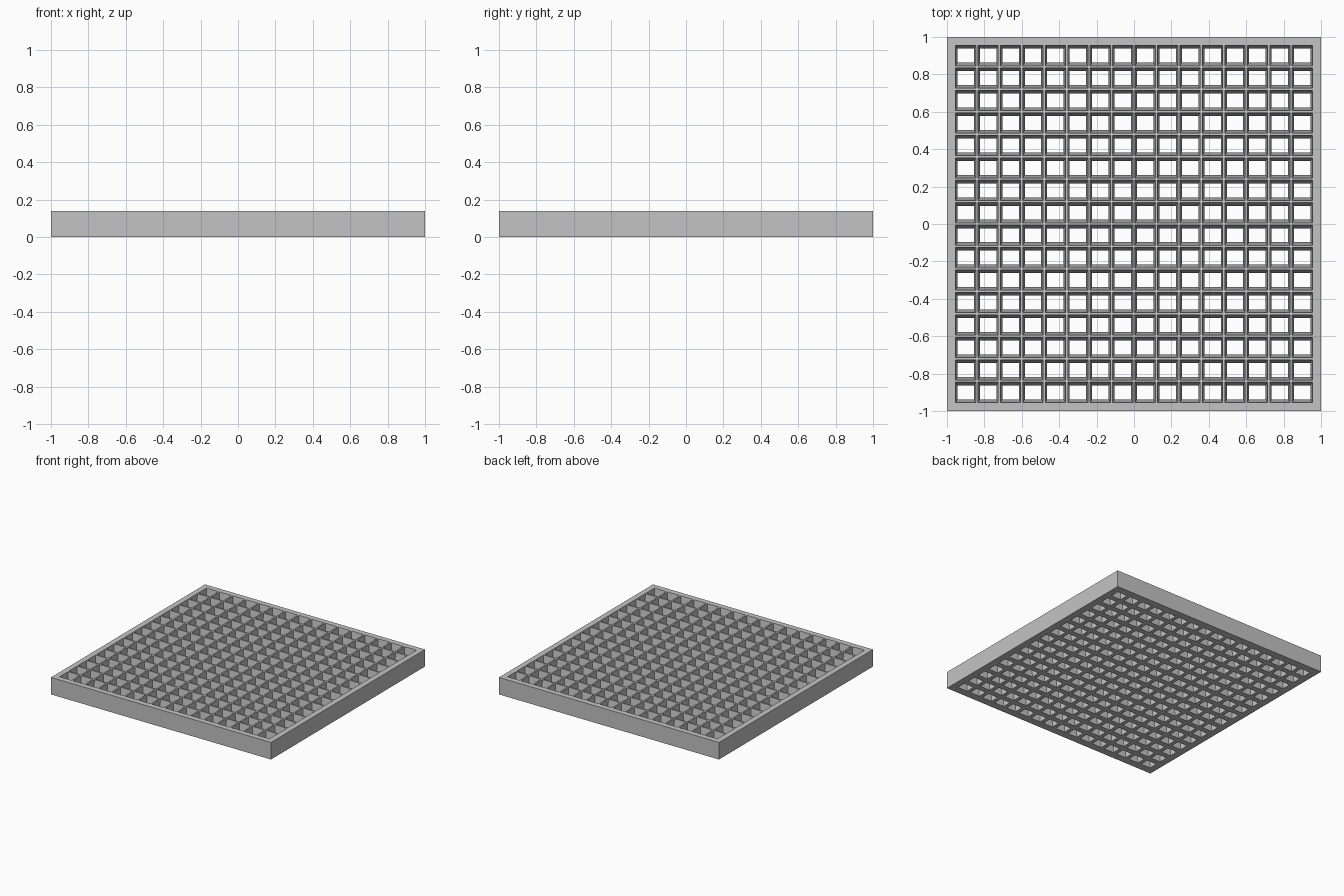
import bpy
import bmesh

if "Cube" in bpy.data.objects:
    bpy.data.objects.remove(bpy.data.objects["Cube"])

HEIGHT = 0.14
CELLS = 16
PITCH = 0.12
INNER = CELLS * PITCH / 2      # half width inside the rim
TOP_HOLE = (0.054, 0.054)      # half sizes of each tapered opening
BOTTOM_HOLE = (0.044, 0.037)

grey = bpy.data.materials.new("plain grey")
grey.use_nodes = True
colour = (0.55, 0.55, 0.55, 1)
grey.diffuse_color = colour
grey.node_tree.nodes["Principled BSDF"].inputs["Base Color"].default_value = colour


def ring(bm, cx, cy, hx, hy, z):
    """Rectangular loop of four vertices, counter-clockwise from above."""
    return [bm.verts.new((cx + sx * hx, cy + sy * hy, z))
            for sx, sy in ((-1, -1), (1, -1), (1, 1), (-1, 1))]


def bridge(bm, loops):
    """Join successive loops with quads."""
    for a, b in zip(loops, loops[1:]):
        for i in range(4):
            j = (i + 1) % 4
            bm.faces.new((a[i], a[j], b[j], b[i]))


def finish(bm, name):
    bmesh.ops.remove_doubles(bm, verts=bm.verts, dist=0.0005)
    mesh = bpy.data.meshes.new(name)
    bm.to_mesh(mesh)
    bm.free()
    mesh.materials.append(grey)
    obj = bpy.data.objects.new(name, mesh)
    bpy.context.collection.objects.link(obj)


# Lattice: each cell is a bar top, four sloping walls and a wider bar underside
bm = bmesh.new()
half = PITCH / 2
for row in range(CELLS):
    for col in range(CELLS):
        cx = -INNER + half + col * PITCH
        cy = -INNER + half + row * PITCH
        bridge(bm, [ring(bm, cx, cy, half, half, HEIGHT),
                    ring(bm, cx, cy, *TOP_HOLE, HEIGHT),
                    ring(bm, cx, cy, *BOTTOM_HOLE, 0),
                    ring(bm, cx, cy, half, half, 0)])
finish(bm, "lattice")

# Rim: underside, outer walls and top around the lattice
bm = bmesh.new()
bridge(bm, [ring(bm, 0, 0, INNER, INNER, 0),
            ring(bm, 0, 0, 1, 1, 0),
            ring(bm, 0, 0, 1, 1, HEIGHT),
            ring(bm, 0, 0, INNER, INNER, HEIGHT)])
bmesh.ops.reverse_faces(bm, faces=[f for f in bm.faces if f.calc_area() < 0])
finish(bm, "rim")
